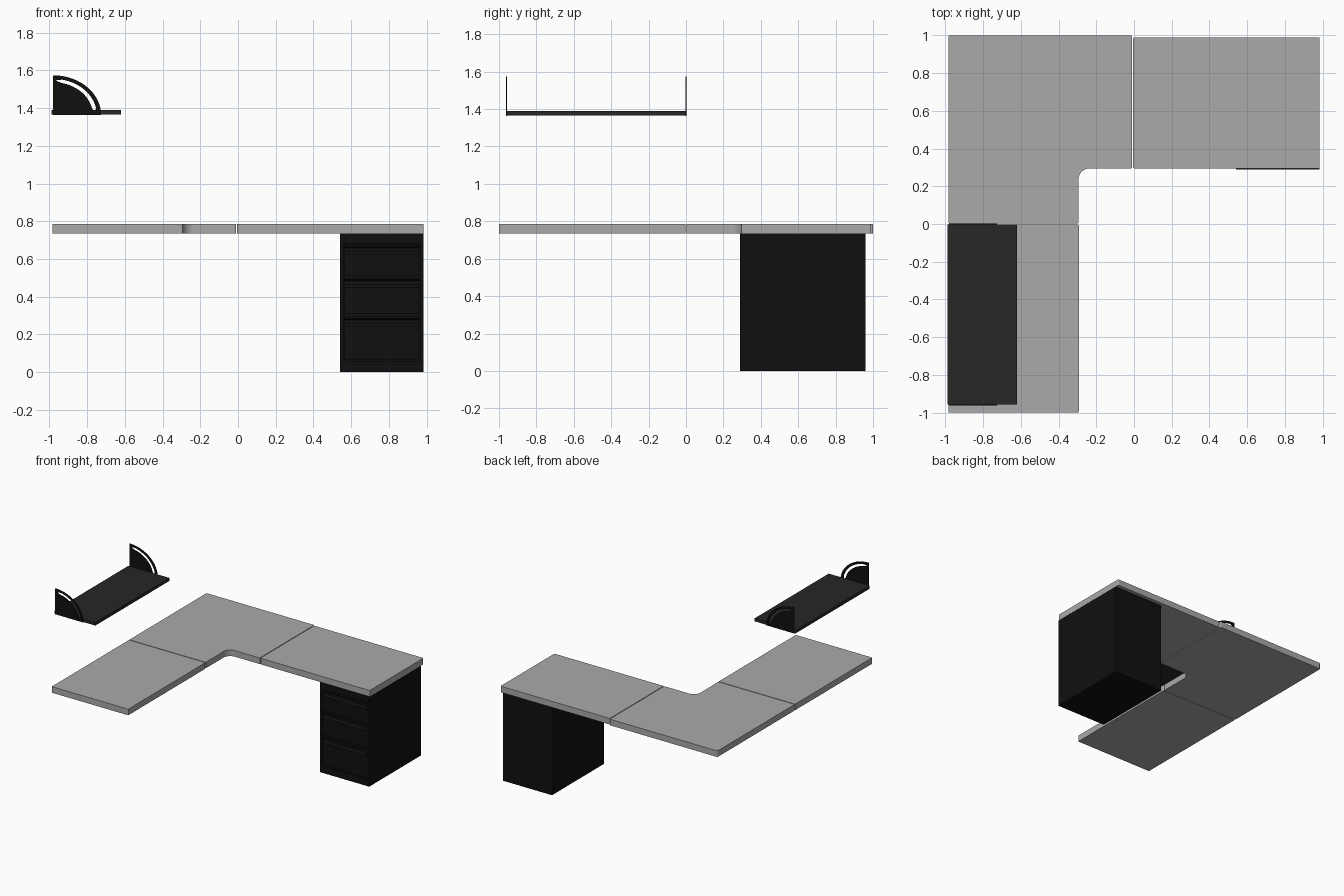
import bpy, bmesh
from math import sin, cos, radians, pi
from mathutils import Vector

if "Cube" in bpy.data.objects:
    bpy.data.objects.remove(bpy.data.objects["Cube"])


def material(name, c):
    m = bpy.data.materials.new(name)
    m.diffuse_color = (c, c, c, 1)
    m.use_nodes = True
    m.node_tree.nodes["Principled BSDF"].inputs["Base Color"].default_value = m.diffuse_color
    return m


top_grey = material("desk_grey", 0.4)
black = material("cabinet_black", 0.005)
dark = material("shelf_dark", 0.02)


def finish(name, bm, mat):
    bmesh.ops.recalc_face_normals(bm, faces=bm.faces[:])
    me = bpy.data.meshes.new(name)
    bm.to_mesh(me)
    bm.free()
    ob = bpy.data.objects.new(name, me)
    bpy.context.collection.objects.link(ob)
    me.materials.append(mat)
    return ob


def prism(name, pts, offset, mat):
    """Extrude a closed outline along an offset."""
    bm = bmesh.new()
    face = bm.faces.new([bm.verts.new(p) for p in pts])
    ext = bmesh.ops.extrude_face_region(bm, geom=[face])
    verts = [g for g in ext["geom"] if isinstance(g, bmesh.types.BMVert)]
    bmesh.ops.translate(bm, verts=verts, vec=offset)
    return finish(name, bm, mat)


def box(name, x0, x1, y0, y1, z0, z1, mat):
    pts = [(x0, y0, z0), (x1, y0, z0), (x1, y1, z0), (x0, y1, z0)]
    return prism(name, pts, (0, 0, z1 - z0), mat)


def slab(name, corners, z0, z1, mat):
    """Board from (x, y, corner radius) points, right-angled corners."""
    pts, n = [], len(corners)
    for i, (x, y, r) in enumerate(corners):
        p = Vector((x, y))
        a = (Vector(corners[i - 1][:2]) - p).normalized()
        b = (Vector(corners[(i + 1) % n][:2]) - p).normalized()
        steps = 8 if r > 0.02 else 3
        for k in range(steps + 1):
            t = k / steps * pi / 2
            q = p + a * r * (1 - sin(t)) + b * r * (1 - cos(t))
            pts.append((q.x, q.y, z0))
    return prism(name, pts, (0, 0, z1 - z0), mat)


# Desktop: corner board and two wings
Z0, Z1, R = 0.735, 0.785, 0.006
slab("corner_desktop", [(-0.985, 0.003, R), (-0.295, 0.003, R), (-0.295, 0.295, 0.06),
                        (-0.01, 0.295, R), (-0.01, 1.0, R), (-0.985, 1.0, 0.01)], Z0, Z1, top_grey)
slab("right_desktop", [(-0.004, 0.295, R), (0.985, 0.295, R),
                       (0.985, 0.99, R), (-0.004, 0.99, R)], Z0, Z1, top_grey)
slab("left_desktop", [(-0.985, -1.0, R), (-0.293, -1.0, R),
                      (-0.293, -0.003, R), (-0.985, -0.003, R)], Z0, Z1, top_grey)

# Cabinet carcass and front frame
box("cabinet_body", 0.54, 0.984, 0.315, 0.96, 0, 0.735, black)
for name, x0, x1 in (("left", 0.54, 0.56), ("right", 0.964, 0.984)):
    box("cabinet_side_" + name, x0, x1, 0.29, 0.315, 0, 0.735, black)
box("cabinet_plinth", 0.56, 0.964, 0.29, 0.315, 0, 0.058, black)
box("cabinet_top_rail", 0.56, 0.964, 0.29, 0.315, 0.682, 0.735, black)

# Drawer fronts with a scooped finger grip along the top
for i, (z0, z1) in enumerate(((0.063, 0.295), (0.312, 0.50), (0.512, 0.677))):
    profile = [(0.315, z0), (0.293, z0), (0.293, z1 - 0.05), (0.308, z1 - 0.035),
               (0.308, z1 - 0.018), (0.293, z1 - 0.01), (0.293, z1), (0.315, z1)]
    prism(f"drawer_front_{i + 1}", [(0.563, y, z) for y, z in profile],
          (0.398, 0, 0), black)

# Wall shelf
box("shelf_board", -0.99, -0.62, -0.958, -0.002, 1.365, 1.39, dark)


def bracket(name, y):
    """Quarter-round plate with a curved crescent slot."""
    bm, rows, steps = bmesh.new(), [], 30
    for k in range(steps + 1):
        a = radians(90 * k / steps)
        u = min(max((k - 1) / (steps - 2), 0), 1)
        h = 0.042 * min(1, 3 * sin(pi * u))
        rows.append([bm.verts.new((-0.981 + 0.255 * f * cos(a), y, 1.363 + 0.211 * f * sin(a)))
                     for f in (0, 0.87 - h, 0.87 + h, 1)])
    for k in range(steps):
        for j in range(3):
            if j == 1 and 1 <= k < steps - 1:
                continue
            p, q = rows[k], rows[k + 1]
            bm.faces.new((p[j], p[j + 1], q[j + 1], q[j]))
    bmesh.ops.remove_doubles(bm, verts=bm.verts[:], dist=1e-5)
    ob = finish(name, bm, black)
    mod = ob.modifiers.new("thickness", "SOLIDIFY")
    mod.thickness = 0.004
    mod.offset = 0


bracket("front_shelf_bracket", -0.96)
bracket("back_shelf_bracket", 0.0)
